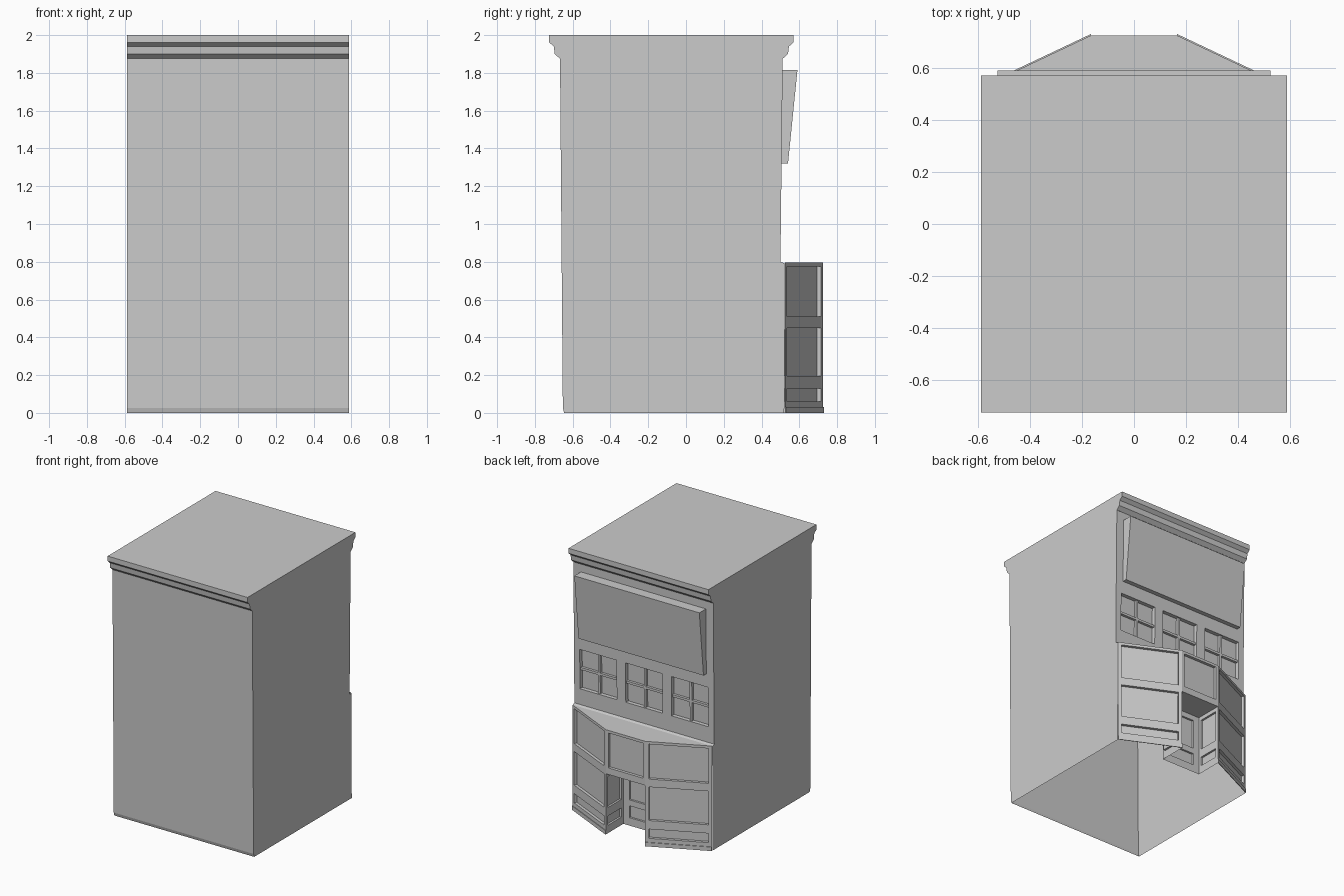
import bpy, bmesh
from mathutils import Vector

if "Cube" in bpy.data.objects:
    bpy.data.objects.remove(bpy.data.objects["Cube"])

W = 0.5875           # half width of building
BAY = (0.165, 0.725)  # corner of the bay beside the doorway


def finish(name, bm):
    bmesh.ops.remove_doubles(bm, verts=bm.verts, dist=1e-5)
    me = bpy.data.meshes.new(name)
    bm.to_mesh(me)
    bm.free()
    ob = bpy.data.objects.new(name, me)
    bpy.context.collection.objects.link(ob)
    return ob


def quad(bm, pts):
    return bm.faces.new([bm.verts.new(p) for p in pts])


def panelled_wall(name, p0, p1, z0, z1, openings, depth=0.022, lean=0.0, bars=0.0):
    """Wall sheet from p0 to p1 (outside on the left) with recessed rectangular panels."""
    a, b = Vector((*p0, 0)), Vector((*p1, 0))
    length = (b - a).length
    d = (b - a).normalized()
    n = d.cross(Vector((0, 0, 1)))
    bm = bmesh.new()

    def P(u, z, out=0.0):
        return a + d * u + n * (out + lean * (z - z0)) + Vector((0, 0, z))

    us = sorted({0, length, *[v for o in openings for v in o[:2]]})
    zs = sorted({z0, z1, *[v for o in openings for v in o[2:]]})
    for ua, ub in zip(us, us[1:]):
        for za, zb in zip(zs, zs[1:]):
            mu, mz = (ua + ub) / 2, (za + zb) / 2
            if not any(o[0] < mu < o[1] and o[2] < mz < o[3] for o in openings):
                quad(bm, [P(ua, za), P(ub, za), P(ub, zb), P(ua, zb)])

    def raised(ua, ub, za, zb, base, top):
        # ring of side faces plus a face at depth "top"
        c = [(ua, za), (ub, za), (ub, zb), (ua, zb)]
        for (u, z), (v, w) in zip(c, c[1:] + c[:1]):
            quad(bm, [P(u, z, base), P(v, w, base), P(v, w, top), P(u, z, top)])
        quad(bm, [P(u, z, top) for u, z in c])

    for ua, ub, za, zb in openings:
        raised(ua, ub, za, zb, 0, -depth)
        if bars:
            mu, mz = (ua + ub) / 2, (za + zb) / 2
            raised(mu - bars, mu + bars, za, zb, -depth, -depth * 0.35)
            raised(ua, ub, mz - bars, mz + bars, -depth, -depth * 0.35)
    return finish(name, bm)


def prism(name, profile, half, skip=()):
    """Extrude a y-z profile across x, leaving out the listed edge faces."""
    bm = bmesh.new()
    for i, (y, z) in enumerate(profile):
        y2, z2 = profile[(i + 1) % len(profile)]
        if i not in skip:
            quad(bm, [(half, y, z), (half, y2, z2), (-half, y2, z2), (-half, y, z)])
    quad(bm, [(half, y, z) for y, z in reversed(profile)])
    quad(bm, [(-half, y, z) for y, z in profile])
    return finish(name, bm)


# Main building shell with cornices front and back, open underneath
prism("building_shell", [
    (-0.645, 0), (-0.652, 0.025), (-0.667, 1.875), (-0.695, 1.9), (-0.7, 1.94),
    (-0.725, 1.962), (-0.725, 2), (0.57, 2), (0.57, 1.962), (0.545, 1.94),
    (0.54, 1.9), (0.512, 1.875), (0.5, 0.8), (0.525, 0.79), (0.52, 0)],
    W, skip=(11, 13, 14))

# Upper wall with three four-pane windows
windows = [(W - c - 0.155, W - c + 0.155, 0.92, 1.22) for c in (0.385, 0, -0.385)]
panelled_wall("upper_wall", (W, 0.5), (-W, 0.5), 0.8, 1.875, windows,
              depth=0.03, lean=0.011, bars=0.009)

# Tilted blank sign board
prism("sign_board", [(0.5, 1.32), (0.5, 1.815), (0.59, 1.815), (0.54, 1.32)][::1], 0.525)

# Angled shop windows on each side of the doorway
bx, by = BAY
side_len = (Vector((W, 0.525)) - Vector(BAY)).length
rows = [(0.06, 0.13), (0.195, 0.45), (0.51, 0.775)]
side = [(0.025, side_len - 0.025, *r) for r in rows]
panelled_wall("shop_window_right", (W, 0.525), BAY, 0, 0.795, side)
panelled_wall("shop_window_left", (-bx, by), (-W, 0.525), 0, 0.795, side)

# Transom panel above the doorway
panelled_wall("transom", BAY, (-bx, by), 0.46, 0.795, [(0.02, 2 * bx - 0.02, 0.51, 0.775)])

# Recessed entrance walls and door
recess = [(0.025, 0.185, 0.06, 0.13), (0.025, 0.185, 0.195, 0.43)]
panelled_wall("entrance_wall_right", BAY, (bx, 0.515), 0, 0.46, recess, 0.015)
panelled_wall("entrance_wall_left", (-bx, 0.515), (-bx, by), 0, 0.46, recess, 0.015)
panelled_wall("door", (bx, 0.515), (-bx, 0.515), 0, 0.46,
              [(0.05, 0.28, 0.06, 0.15), (0.05, 0.28, 0.195, 0.42)], 0.015)

# Entrance ceiling and bay roof
bm = bmesh.new()
quad(bm, [(bx, by, 0.46), (bx, 0.515, 0.46), (-bx, 0.515, 0.46), (-bx, by, 0.46)])
finish("entrance_ceiling", bm)
bm = bmesh.new()
quad(bm, [(W, 0.525, 0.795), (bx, by, 0.795), (-bx, by, 0.795), (-W, 0.525, 0.795)])
finish("bay_roof", bm)

# Low skirting along the shop windows
for s, name in ((1, "skirting_right"), (-1, "skirting_left")):
    bm = bmesh.new()
    a, b = Vector((s * W, 0.525, 0)), Vector((s * bx, by, 0))
    n = Vector((s * 0.43, 0.9, 0)) * 0.006
    n.x = 0
    bmesh.ops.convex_hull(bm, input=[bm.verts.new(p + o + Vector((0, 0, z)))
                          for p in (a, b) for o in (n * 0, n) for z in (0, 0.03)])
    finish(name, bm)
